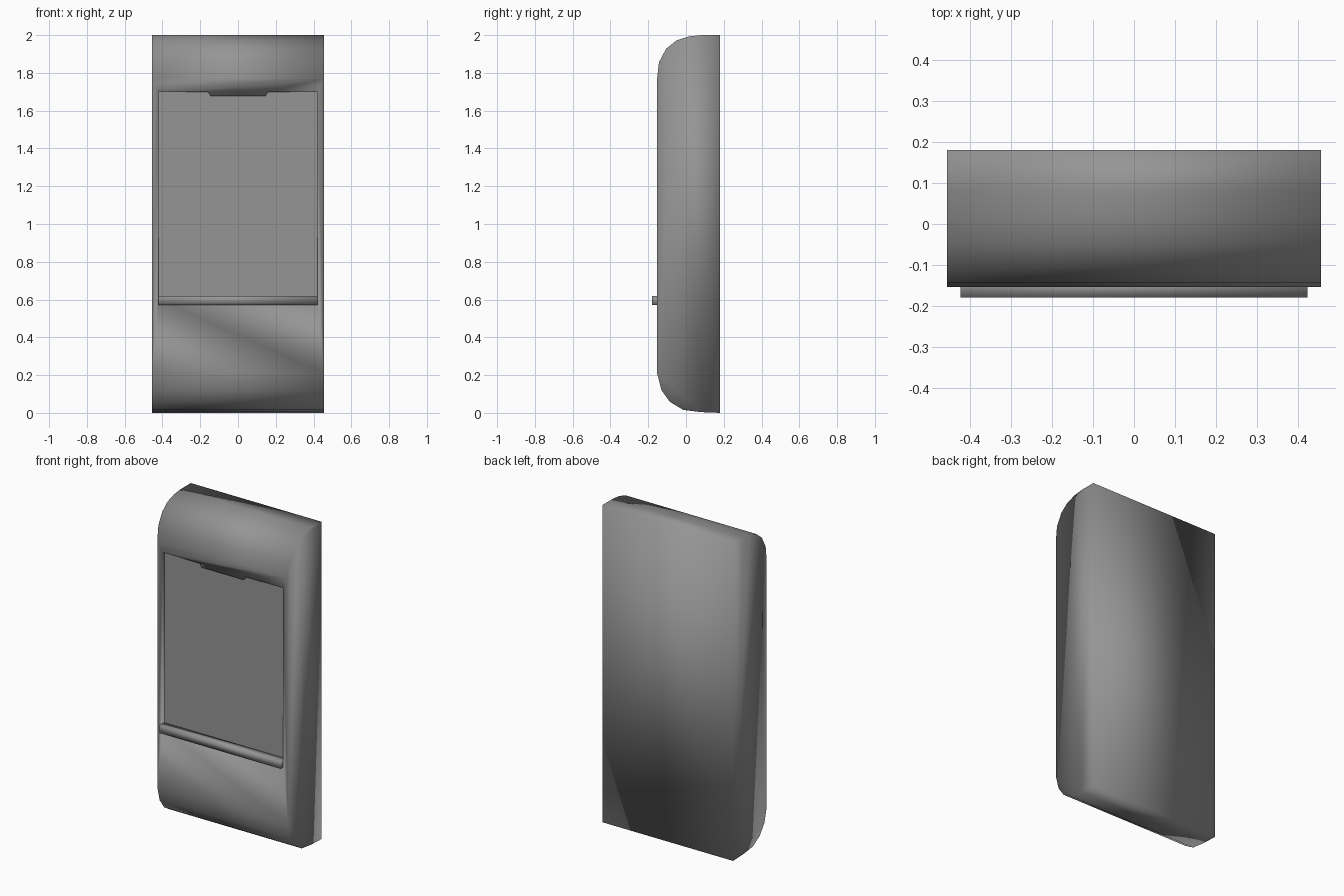
import bpy, bmesh

cube = bpy.data.objects.get("Cube")
if cube:
    bpy.data.objects.remove(cube, do_unlink=True)

grey = bpy.data.materials.new("mid_grey")
grey.use_nodes = True
colour = (0.3, 0.3, 0.3, 1)
grey.diffuse_color = colour
grey.node_tree.nodes["Principled BSDF"].inputs["Base Color"].default_value = colour


def extrude_outline(name, points, direction, smooth):
    """Extrude a closed outline of 3D points along a direction."""
    bm = bmesh.new()
    face = bm.faces.new([bm.verts.new(p) for p in points])
    out = bmesh.ops.extrude_face_region(bm, geom=[face], use_keep_orig=True)
    moved = [v for v in out["geom"] if isinstance(v, bmesh.types.BMVert)]
    bmesh.ops.translate(bm, verts=moved, vec=direction)
    bmesh.ops.recalc_face_normals(bm, faces=bm.faces)
    for f in bm.faces:
        f.smooth = smooth
    mesh = bpy.data.meshes.new(name)
    bm.to_mesh(mesh)
    bm.free()
    mesh.materials.append(grey)
    obj = bpy.data.objects.new(name, mesh)
    bpy.context.collection.objects.link(obj)
    return obj


half_width, front, recess = 0.455, -0.153, 0.02

# Casing: side profile with a rounded top and bottom front, flat back
profile = [(0.18, 0), (0.08, 0.004), (-0.015, 0.016), (-0.085, 0.058),
           (-0.13, 0.12), (front, 0.21), (front, 1.77), (-0.143, 1.857),
           (-0.105, 1.928), (-0.05, 1.972), (0.015, 1.993), (0.08, 2), (0.18, 2)]
casing = extrude_outline("casing", [(-half_width, y, z) for y, z in profile],
                         (2 * half_width, 0, 0), True)

# Screen recess with a shallow notch of casing hanging over its top edge
right_half = [(0.42, 0.6), (0.42, 1.7), (0.16, 1.7), (0.145, 1.678)]
outline = right_half + [(-x, z) for x, z in reversed(right_half)]
cutter = extrude_outline("recess_cutter", [(x, front - 0.02, z) for x, z in outline],
                         (0, 0.02 + recess + 0.005, 0), True)
cutter.hide_render = True
cutter.hide_viewport = True
cut = casing.modifiers.new("screen_recess", 'BOOLEAN')
cut.operation = 'DIFFERENCE'
cut.solver = 'EXACT'
cut.object = cutter

# Flat screen panel filling the bottom of the recess
extrude_outline("screen_panel", [(x, front + recess, z) for x, z in outline],
                (0, 0.005, 0), False)

# Ledge under the screen, rounded by smooth shading
ledge = [(front + recess, 0.571), (-0.179, 0.571), (-0.179, 0.62), (front + recess, 0.62)]
extrude_outline("screen_ledge", [(-0.422, y, z) for y, z in ledge], (0.844, 0, 0), True)
